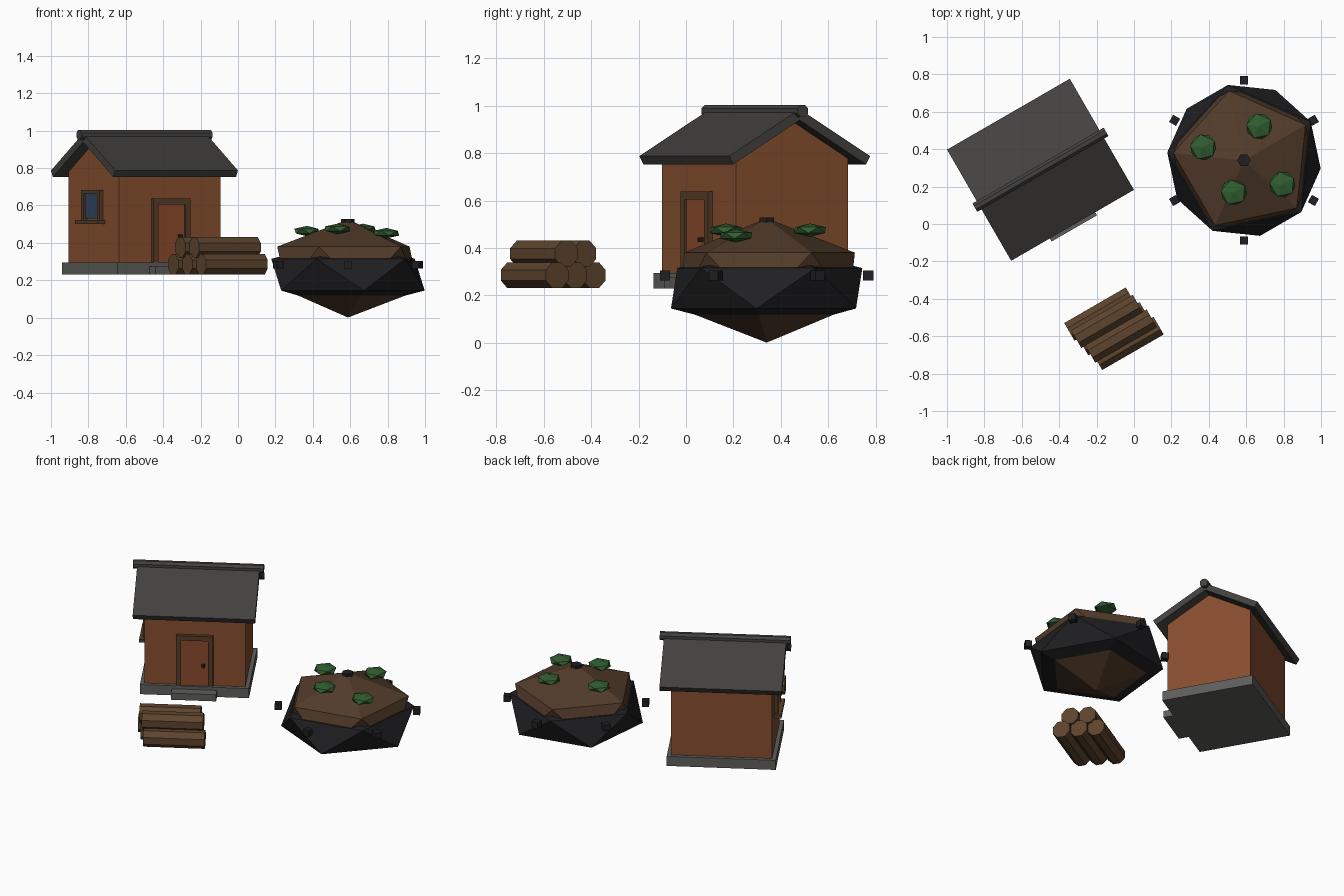
import bpy, bmesh
from math import radians, sin, cos, pi
from mathutils import Matrix, Vector

if "Cube" in bpy.data.objects:
    bpy.data.objects.remove(bpy.data.objects["Cube"])

TURN = Matrix.Rotation(radians(30), 4, 'Z')
HOUSE = Matrix.Translation((-0.5, 0.29, 0)) @ TURN
LOGS = Matrix.Translation((-0.107, -0.56, 0)) @ TURN
ROCK = Matrix.Translation((0.588, 0.34, 0)) @ TURN


def material(name, rgb):
    m = bpy.data.materials.new(name)
    m.diffuse_color = (*rgb, 1)
    m.use_nodes = True
    m.node_tree.nodes["Principled BSDF"].inputs["Base Color"].default_value = m.diffuse_color
    return m


BRICK = material("wall_brown", (0.24, 0.075, 0.028))
DOOR = material("door_brown", (0.25, 0.065, 0.025))
TRIM = material("trim_brown", (0.09, 0.045, 0.02))
LOG = material("log_brown", (0.11, 0.058, 0.026))
SOIL = material("soil_brown", (0.085, 0.045, 0.023))
SLATE = material("slate", (0.055, 0.053, 0.05))
STONE = material("stone", (0.11, 0.11, 0.105))
BLACK = material("black_metal", (0.014, 0.014, 0.016))
GREEN = material("leaf_green", (0.03, 0.11, 0.03))
GLASS = material("window_blue", (0.03, 0.06, 0.12))


def finish(name, bm, frame, mat):
    bmesh.ops.recalc_face_normals(bm, faces=bm.faces[:])
    me = bpy.data.meshes.new(name)
    bm.to_mesh(me)
    bm.free()
    me.materials.append(mat)
    ob = bpy.data.objects.new(name, me)
    ob.matrix_world = frame
    bpy.context.collection.objects.link(ob)
    return ob


def box(name, frame, x, y, z, mat):
    bm = bmesh.new()
    bmesh.ops.create_cube(bm, size=1)
    for v in bm.verts:
        v.co = [lo + (c + 0.5) * (hi - lo) for c, (lo, hi) in zip(v.co, (x, y, z))]
    return finish(name, bm, frame, mat)


def prism(name, frame, profile, x0, x1, mat):
    """Extrude a (y, z) outline along local x."""
    bm = bmesh.new()
    face = bm.faces.new([bm.verts.new((x0, y, z)) for y, z in profile])
    ext = bmesh.ops.extrude_face_region(bm, geom=[face])
    moved = [g for g in ext["geom"] if isinstance(g, bmesh.types.BMVert)]
    bmesh.ops.translate(bm, verts=moved, vec=(x1 - x0, 0, 0))
    return finish(name, bm, frame, mat)


def rod(name, frame, y, z, r, x0, x1, mat, sides=8):
    ring = [(y + r * cos(2 * pi * (i + 0.5) / sides),
             z + r * sin(2 * pi * (i + 0.5) / sides)) for i in range(sides)]
    return prism(name, frame, ring, x0, x1, mat)


def ico(name, frame, centre, rx, rz, mat):
    bm = bmesh.new()
    bmesh.ops.create_icosphere(bm, subdivisions=1, radius=1)
    for v in bm.verts:
        v.co = Vector((v.co.x * rx, v.co.y * rx, v.co.z * rz)) + Vector(centre)
    return finish(name, bm, frame, mat)


# House body
box("foundation", HOUSE, (-0.338, 0.338), (-0.297, 0.297), (0.23, 0.295), STONE)
box("door_step", HOUSE, (-0.14, 0.14), (-0.362, -0.28), (0.23, 0.275), STONE)
prism("walls", HOUSE, [(-0.272, 0.29), (0.272, 0.29), (0.272, 0.778),
                       (0, 0.936), (-0.272, 0.778)], -0.313, 0.313, BRICK)

# Roof
for side, label in ((1, "back"), (-1, "front")):
    slab = [(0, 0.985), (side * 0.343, 0.787), (side * 0.323, 0.752), (0, 0.939)]
    prism("roof_" + label, HOUSE, slab, -0.379, 0.379, SLATE)
rod("roof_ridge", HOUSE, 0, 0.977, 0.028, -0.405, 0.405, SLATE)

# Door
box("door", HOUSE, (-0.085, 0.085), (-0.285, -0.26), (0.295, 0.608), DOOR)
for s, label in ((-1, "left"), (1, "right")):
    box("door_frame_" + label, HOUSE, sorted((s * 0.083, s * 0.115)),
        (-0.295, -0.26), (0.295, 0.608), TRIM)
box("door_frame_top", HOUSE, (-0.115, 0.115), (-0.295, -0.26), (0.605, 0.637), TRIM)
box("door_knob", HOUSE, (0.043, 0.063), (-0.303, -0.28), (0.425, 0.445), BLACK)

# Window on the left gable
box("window_glass", HOUSE, (-0.322, -0.3), (-0.075, 0.075), (0.53, 0.67), GLASS)
for s, label in ((-1, "front"), (1, "back")):
    box("window_frame_" + label, HOUSE, (-0.335, -0.3),
        sorted((s * 0.072, s * 0.098)), (0.52, 0.684), TRIM)
box("window_frame_top", HOUSE, (-0.335, -0.3), (-0.075, 0.075), (0.665, 0.684), TRIM)
box("window_sill", HOUSE, (-0.358, -0.3), (-0.122, 0.122), (0.5, 0.522), TRIM)

# Log pile: three below, two above, each slightly staggered
for row, count, z in ((0, 3, 0.285), (1, 2, 0.376)):
    for i in range(count):
        k = i - (count - 1) / 2
        rod(f"log_{row}_{i}", LOGS, -0.105 * k, z, 0.059,
            0.025 * k - 0.19, 0.025 * k + 0.19, LOG)

# Planted mound in a black faceted shell
ico("mound", ROCK, (0, 0, 0.263), 0.425, 0.262, SOIL)
ico("shell", ROCK, (0, 0, 0.23), 0.461, 0.19, BLACK)
for i, (a, r, z) in enumerate(((132, 0.23, 0.463), (36, 0.2, 0.475),
                               (222, 0.18, 0.475), (298, 0.243, 0.452))):
    a = radians(a)
    ico(f"shrub_{i}", ROCK, (r * cos(a), r * sin(a), z), 0.077, 0.028, GREEN)

# Studs around the shell and the cap on top
for i in range(6):
    frame = ROCK @ Matrix.Rotation(i * pi / 3, 4, 'Z')
    box(f"stud_{i}", frame, (0.407, 0.45), (-0.022, 0.022), (0.262, 0.304), BLACK)
bm = bmesh.new()
bmesh.ops.create_cone(bm, cap_ends=True, segments=6, radius1=0.036, radius2=0.036,
                      depth=0.035, matrix=Matrix.Translation((0, 0, 0.511)))
finish("top_cap", bm, ROCK, BLACK)
